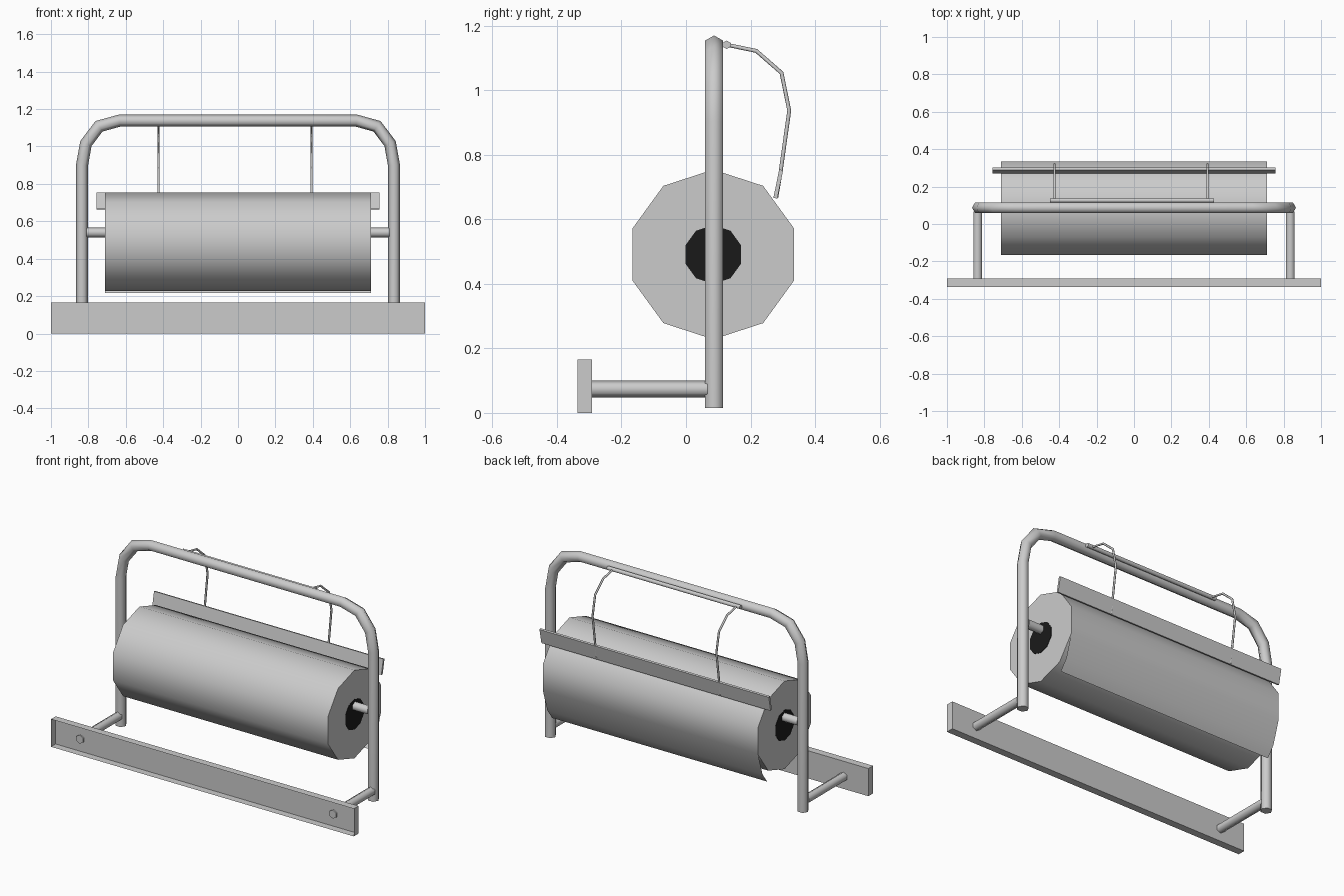
import bpy, bmesh, math
from mathutils import Vector

if "Cube" in bpy.data.objects:
    bpy.data.objects.remove(bpy.data.objects["Cube"])


def finish(name, bm, recalc=True):
    if recalc:
        bmesh.ops.recalc_face_normals(bm, faces=bm.faces)
    mesh = bpy.data.meshes.new(name)
    bm.to_mesh(mesh)
    bm.free()
    obj = bpy.data.objects.new(name, mesh)
    bpy.context.collection.objects.link(obj)
    return obj


def sweep(name, path, radius, normal, sides=6):
    """Capped tube along a planar path; normal is the plane's normal."""
    pts = [Vector(p) for p in path]
    n = Vector(normal)
    segs = [(b - a).normalized() for a, b in zip(pts, pts[1:])]
    bm = bmesh.new()
    rings = []
    for i, p in enumerate(pts):
        t0, t1 = segs[max(i - 1, 0)], segs[min(i, len(segs) - 1)]
        t = (t0 + t1).normalized()
        side = n.cross(t) / t.dot(t0)
        rings.append([bm.verts.new(p + radius * (side * math.cos(a) + n * math.sin(a)))
                      for a in (2 * math.pi * k / sides for k in range(sides))])
    for r0, r1 in zip(rings, rings[1:]):
        for k in range(sides):
            j = (k + 1) % sides
            bm.faces.new((r0[k], r0[j], r1[j], r1[k])).smooth = True
    for ring in (rings[0], rings[-1]):
        for e in bm.faces.new(ring).edges:
            e.smooth = False
    return finish(name, bm)


def extrude_x(name, profile, x, closed=True):
    """Profile of (y, z) points stretched from -x to x."""
    bm = bmesh.new()
    a, b = [[bm.verts.new((s * x, y, z)) for y, z in profile] for s in (-1, 1)]
    count = len(profile)
    for i in range(count if closed else count - 1):
        j = (i + 1) % count
        bm.faces.new((a[i], a[j], b[j], b[i]))
    if closed:
        bm.faces.new(a)
        bm.faces.new(b)
    return finish(name, bm)


X, Y = (1, 0, 0), (0, 1, 0)
FY = 0.087

# bent tube frame
half = [(0.834, 0.015), (0.834, 0.90), (0.813, 1.016), (0.743, 1.108), (0.634, 1.138)]
outline = [(-x, z) for x, z in half] + half[::-1]
sweep("frame_tube", [(x, FY, z) for x, z in outline], 0.032, Y)

# rungs joining frame to front board
for s, label in ((-1, "left"), (1, "right")):
    sweep(label + "_rung", [(s * 0.836, -0.30, 0.074), (s * 0.836, 0.067, 0.074)], 0.026, X)

# front board, a shallow tray open to the front
board = extrude_x("front_board", [(-0.336, 0), (-0.292, 0), (-0.292, 0.165), (-0.336, 0.165)], 1.0)
bm = bmesh.new()
bm.from_mesh(board.data)
front = [f for f in bm.faces if f.normal.y < -0.9]
bmesh.ops.delete(bm, geom=front, context='FACES')
bm.to_mesh(board.data)
bm.free()

# axle and paper roll hanging on it
sweep("axle", [(-0.81, FY, 0.54), (0.81, FY, 0.54)], 0.027, Y)
sweep("paper_roll", [(-0.71, 0.0845, 0.491), (0.71, 0.0845, 0.491)], 0.263, Y, 10)
core = sweep("roll_core", [(-0.712, 0.0845, 0.491), (0.712, 0.0845, 0.491)], 0.091, Y, 10)
black = bpy.data.materials.new("core_black")
black.diffuse_color = (0.01, 0.01, 0.01, 1)
black.use_nodes = True
black.node_tree.nodes["Principled BSDF"].inputs["Base Color"].default_value = black.diffuse_color
core.data.materials.append(black)

# loose end of the paper
sheet = extrude_x("loose_sheet", [(0.335, 0.41), (0.293, 0.277), (0.248, 0.216)], 0.71, closed=False)
for p in sheet.data.polygons:
    p.use_smooth = True

# tear bar, its spring wires and the rail they hang from
extrude_x("tear_bar", [(0.271, 0.667), (0.283, 0.664), (0.301, 0.752), (0.289, 0.755)], 0.757)
sweep("spring_rail", [(-0.45, 0.126, 1.141), (0.428, 0.126, 1.141)], 0.013, Y)
bend = [(0.126, 1.141), (0.218, 1.122), (0.296, 1.054), (0.320, 0.937), (0.293, 0.745), (0.280, 0.668)]
for x, label in ((-0.425, "left"), (0.393, "right")):
    sweep(label + "_spring_wire", [(x, y, z) for y, z in bend], 0.006, X)
